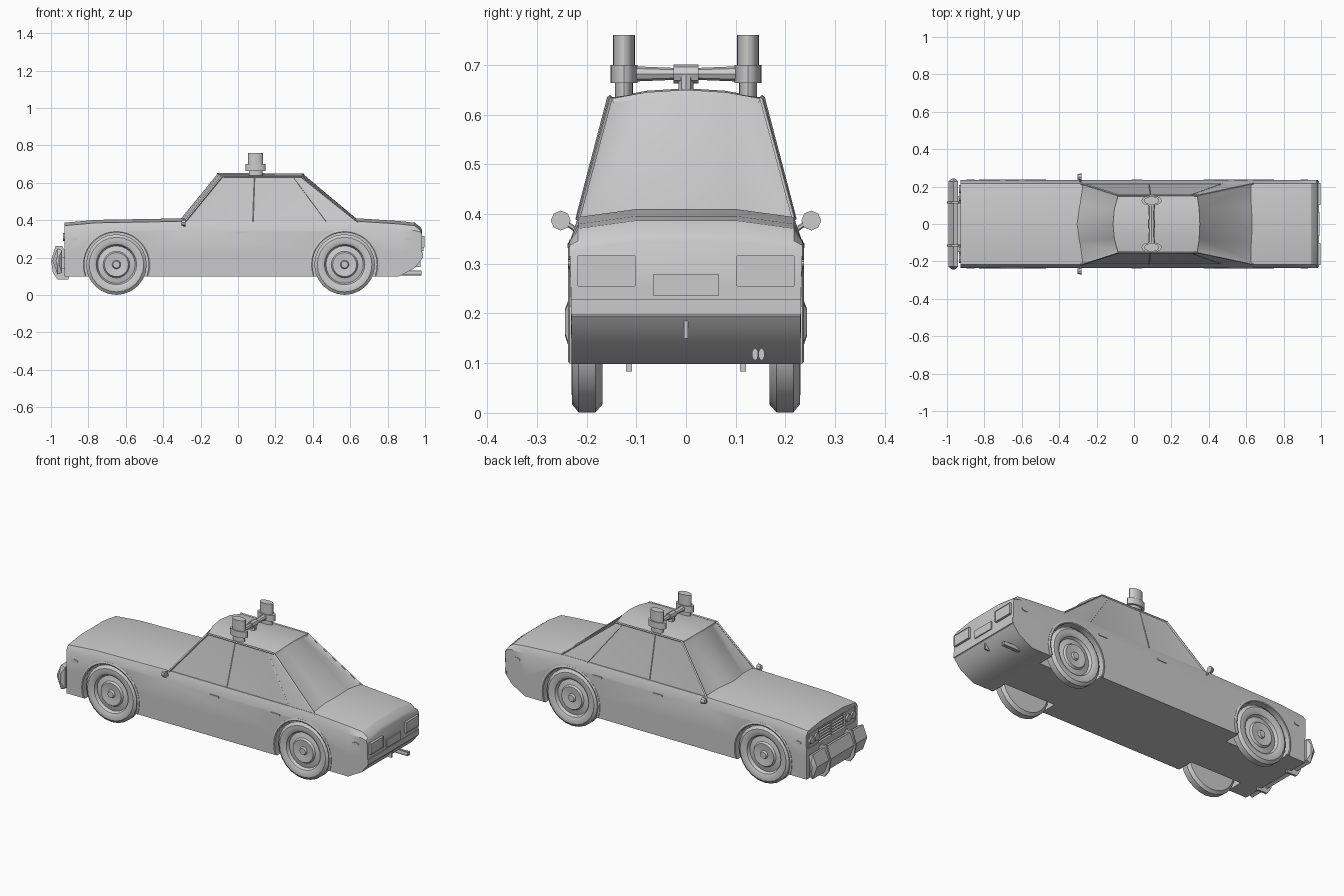
import bpy, bmesh
from math import sin, cos, pi, radians
from mathutils import Vector, Matrix

old = bpy.data.objects.get("Cube")
if old:
    bpy.data.objects.remove(old, do_unlink=True)

GREY = (0.6, 0.6, 0.6, 1)
paint = bpy.data.materials.new("plain_grey")
paint.use_nodes = True
paint.diffuse_color = GREY
paint.node_tree.nodes["Principled BSDF"].inputs["Base Color"].default_value = GREY
parts = []
SIDES = {-1: "right", 1: "left"}   # sides of the car along y


def finish(name, bm):
    bmesh.ops.recalc_face_normals(bm, faces=bm.faces)
    me = bpy.data.meshes.new(name)
    bm.to_mesh(me)
    bm.free()
    me.materials.append(paint)
    ob = bpy.data.objects.new(name, me)
    bpy.context.collection.objects.link(ob)
    parts.append(ob)
    return ob


def loft(name, rings):
    bm = bmesh.new()
    vs = [[bm.verts.new(p) for p in r] for r in rings]
    n = len(vs[0])
    for a, b in zip(vs, vs[1:]):
        for i in range(n):
            j = (i + 1) % n
            bm.faces.new((a[i], a[j], b[j], b[i]))
    bm.faces.new(vs[0])
    bm.faces.new(vs[-1])
    return finish(name, bm)


def box(name, c, size):
    bm = bmesh.new()
    bmesh.ops.create_cube(bm, size=1, matrix=Matrix.Translation(c) @ Matrix.Diagonal((*size, 1)))
    return finish(name, bm)


def rod(name, a, b, r, n=4, squash=1, r2=None):
    """Straight bar from a to b; squash scales its height."""
    a, b = Vector(a), Vector(b)
    d = b - a
    m = Matrix.Translation((a + b) / 2) @ d.to_track_quat('Z', 'Y').to_matrix().to_4x4()
    m = m @ Matrix.Diagonal((1, squash, 1, 1))
    bm = bmesh.new()
    bmesh.ops.create_cone(bm, cap_ends=True, segments=n, radius1=r, radius2=r2 or r,
                          depth=d.length, matrix=m)
    return finish(name, bm)


def post(name, x, y, z0, z1, rx, ry, n=20):
    ring = [(x + rx * cos(2 * pi * i / n), y + ry * sin(2 * pi * i / n)) for i in range(n)]
    return loft(name, [[(*p, z) for p in ring] for z in (z0, z1)])


# Lower body: cross-sections along the length
def section(x, bottom, top):
    s = min(0.345, top - 0.025)
    half = [(0.23, bottom), (0.232, (bottom + s) / 2), (0.234, s), (0.217, top - 0.016), (0.1, top)]
    return [(x, y, z) for y, z in half] + [(x, -y, z) for y, z in reversed(half)]


body = loft("body", [section(*s) for s in (
    (-0.927, 0.098, 0.387), (-0.76, 0.098, 0.402), (-0.3, 0.098, 0.41), (0.645, 0.098, 0.41),
    (0.86, 0.098, 0.396), (0.945, 0.145, 0.387), (0.977, 0.185, 0.362), (0.985, 0.195, 0.345))])

# Cut wheel wells and the recessed nose panel
AXLES = {"front": -0.65, "rear": 0.57}
AXLE_Z = 0.163
cutters = [box("nose_cutter", (-0.93, 0, 0.31), (0.04, 0.43, 0.085))]
for x in AXLES.values():
    for s in SIDES:
        cutters.append(rod("well_cutter", (x, 0.135 * s, AXLE_Z), (x, 0.3 * s, AXLE_Z), 0.174, 32))
for c in cutters:
    mod = body.modifiers.new("cut", 'BOOLEAN')
    mod.object = c
    mod.solver = 'EXACT'
bpy.context.view_layer.update()
cut_mesh = bpy.data.meshes.new_from_object(body.evaluated_get(bpy.context.evaluated_depsgraph_get()))
body.modifiers.clear()
body.data = cut_mesh
for c in cutters:
    parts.remove(c)
    bpy.data.objects.remove(c, do_unlink=True)

# Cabin: half outline from front centre to rear centre, mirrored
base = [(-0.335, 0), (-0.322, 0.1), (-0.29, 0.219), (0.485, 0.219), (0.65, 0.219), (0.672, 0.1), (0.675, 0)]
roof = [(-0.112, 0, 0.653), (-0.105, 0.08, 0.648), (-0.085, 0.152, 0.634), (0.295, 0.152, 0.634),
        (0.338, 0.152, 0.632), (0.348, 0.08, 0.645), (0.352, 0, 0.65)]
bm = bmesh.new()
lo = [bm.verts.new((x, y, 0.38)) for x, y in base]
hi = [bm.verts.new(p) for p in roof]
for i in range(6):
    bm.faces.new((lo[i], lo[i + 1], hi[i + 1], hi[i]))
for ids in ((0, 1, 5, 6), (1, 2, 3, 4, 5)):
    bm.faces.new([hi[i] for i in ids])
bmesh.ops.mirror(bm, geom=bm.verts[:] + bm.edges[:] + bm.faces[:], axis='Y', merge_dist=0.0001)
bmesh.ops.recalc_face_normals(bm, faces=bm.faces)
windscreen, rear_window, side_windows = [], [], []
for f in bm.faces:
    n, c = f.normal, f.calc_center_median()
    if c.z > 0.6:
        continue
    if abs(n.y) < 0.7:
        (windscreen if n.x < 0 else rear_window).append(f)
    elif c.x < 0.25:
        side_windows.append(f)
for pane, depth in ((windscreen, 0.005), (rear_window, 0.005), (side_windows, 0.002)):
    bmesh.ops.inset_region(bm, faces=pane, thickness=0.01, depth=-depth)
finish("cabin", bm)

for s, side in SIDES.items():
    # Cabin trim
    rod(f"{side}_windscreen_trim", (-0.285, 0.217 * s, 0.39), (-0.085, 0.153 * s, 0.635), 0.006)
    rod(f"{side}_roof_rail", (-0.085, 0.153 * s, 0.635), (0.338, 0.153 * s, 0.633), 0.005)
    rod(f"{side}_rear_window_trim", (0.338, 0.152 * s, 0.632), (0.642, 0.217 * s, 0.39), 0.004)
    rod(f"{side}_door_pillar", (0.088, 0.152 * s, 0.625), (0.08, 0.216 * s, 0.39), 0.0022)
    rod(f"{side}_quarter_seam", (0.295, 0.152 * s, 0.632), (0.475, 0.217 * s, 0.39), 0.0022)

    # Wing mirror
    rod(f"{side}_mirror_stalk", (-0.288, 0.21 * s, 0.36), (-0.288, 0.242 * s, 0.383), 0.005, 6)
    rod(f"{side}_mirror_head", (-0.301, 0.252 * s, 0.387), (-0.281, 0.252 * s, 0.387), 0.014, 8, r2=0.02)

    # Handles and side marker lamps
    for name, x in (("front", 0.015), ("rear", 0.4)):
        box(f"{side}_{name}_door_handle", (x, 0.234 * s, 0.336), (0.058, 0.008, 0.009))
    for name, x in (("front", -0.875), ("rear", 0.91)):
        rod(f"{side}_{name}_marker", (x, 0.22 * s, 0.3), (x, 0.237 * s, 0.3), 0.021, 12, 0.45)

    # Wheels and arch flares
    wheel = [(0.001, 0.229), (0.018, 0.229), (0.023, 0.219), (0.064, 0.224), (0.071, 0.213),
             (0.1, 0.206), (0.108, 0.222), (0.124, 0.23), (0.146, 0.229), (0.162, 0.216),
             (0.162, 0.182), (0.146, 0.168), (0.001, 0.168)]
    flare = [(0.172, 0.215), (0.172, 0.236), (0.177, 0.2375), (0.186, 0.234), (0.186, 0.215)]
    for name, x in AXLES.items():
        loft(f"{name}_{side}_wheel", [[(x + r * cos(pi * i / 12), y * s, AXLE_Z + r * sin(pi * i / 12))
                                       for i in range(24)] for r, y in wheel])
        angles = [radians(-20 + 10 * i) for i in range(23)]
        loft(f"{name}_{side}_arch", [[(x + r * cos(a), y * s, AXLE_Z + r * sin(a)) for r, y in flare]
                                     for a in angles])

    # Twin headlamps in a frame
    box(f"{side}_headlamp_frame", (-0.917, 0.165 * s, 0.31), (0.02, 0.09, 0.08))
    for i, y in enumerate((0.143, 0.187)):
        rod(f"{side}_headlamp_{i + 1}", (-0.92, y * s, 0.31), (-0.936, y * s, 0.31), 0.021, 16)

    # Tail lamp with a raised surround
    box(f"{side}_tail_lamp", (0.985, 0.16 * s, 0.285), (0.022, 0.108, 0.056))
    for z in (0.256, 0.315):
        box(f"{side}_tail_lamp_trim", (0.985, 0.16 * s, z), (0.026, 0.114, 0.004))
    for y in (0.104, 0.216):
        box(f"{side}_tail_lamp_end", (0.985, y * s, 0.2855), (0.026, 0.004, 0.06))

    # Bumper guard hooping round the bar
    hoop = [(-0.905, 0.083), (-0.965, 0.083), (-0.99, 0.12), (-1, 0.185), (-0.975, 0.262),
            (-0.94, 0.262), (-0.905, 0.2)]
    loft(f"{side}_bumper_guard", [[(x, 0.115 * s + d, z) for x, z in hoop] for d in (-0.006, 0.006)])

    # Roof beacons
    bx, by = 0.094, 0.125 * s
    post(f"{side}_beacon_foot", bx, by, 0.635, 0.67, 0.036, 0.018)
    post(f"{side}_beacon_collar", bx, by, 0.664, 0.7, 0.054, 0.027)
    post(f"{side}_beacon_lamp", bx, by, 0.7, 0.76, 0.04, 0.022)
    rod(f"{side}_beacon_arm", (bx, 0.02 * s, 0.682), (bx, 0.105 * s, 0.682), 0.014, 8, 0.85, 0.018)

# Beacon bar centre
rod("beacon_bar_hub", (0.094, -0.025, 0.682), (0.094, 0.025, 0.682), 0.019, 8)
post("beacon_bar_foot", 0.094, 0, 0.645, 0.68, 0.02, 0.016, 10)

# Grille slats
for i in range(5):
    box(f"grille_slat_{i + 1}", (-0.915, 0, 0.278 + 0.016 * i), (0.016, 0.225, 0.007))
box("grille_centre_post", (-0.915, 0, 0.31), (0.02, 0.008, 0.084))

# Front bumper bar: wedge section, tapering in at its ends
bar = [(-0.94, 0.12), (-0.965, 0.11), (-0.992, 0.185), (-0.965, 0.25), (-0.94, 0.24)]
loft("front_bumper", [[(x, y, z) for x, z in bar] if abs(y) < 0.24 else
                      [(x * 0.3 - 0.675, y, z * 0.4 + 0.11) for x, z in bar]
                      for y in (-0.243, -0.228, 0.228, 0.243)])
box("bumper_mount", (-0.935, 0, 0.17), (0.03, 0.3, 0.06))

# Tail details
box("rear_plate", (0.985, 0, 0.257), (0.012, 0.13, 0.044))
box("rear_bumper_strip", (0.983, 0, 0.213), (0.012, 0.462, 0.03))
box("rear_valance_post", (0.962, 0, 0.175), (0.03, 0.008, 0.05))
for i, y in enumerate((0.139, 0.152)):
    rod(f"exhaust_pipe_{i + 1}", (0.82, y, 0.118), (0.982, y, 0.118), 0.0065, 10, 1.9)

# Smooth shading with crisp edges
bpy.ops.object.select_all(action='DESELECT')
for ob in parts:
    ob.select_set(True)
bpy.context.view_layer.objects.active = body
bpy.ops.object.shade_smooth_by_angle(angle=radians(30))
